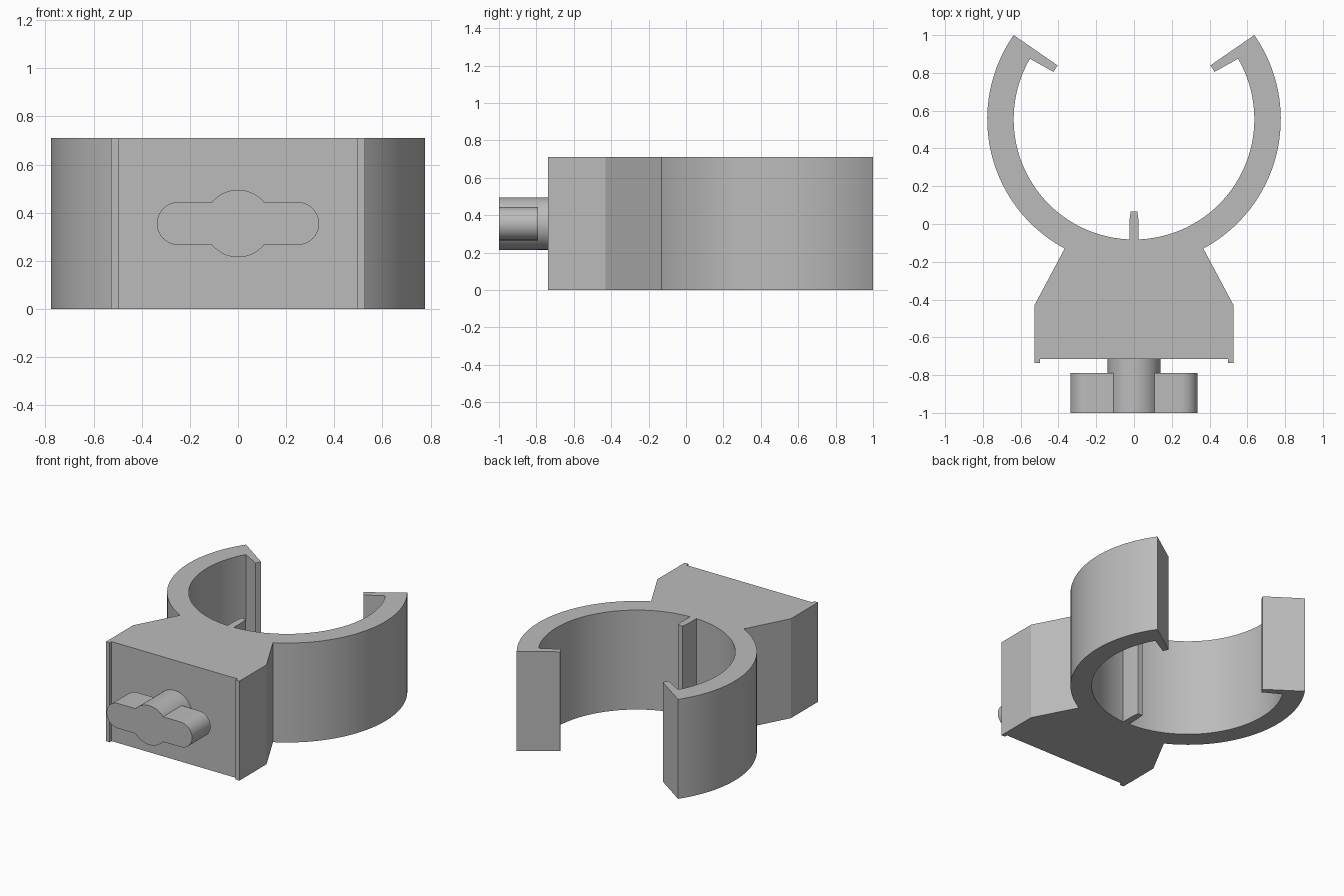
import bpy
import bmesh
import math
from mathutils import Matrix

cube = bpy.data.objects.get("Cube")
if cube:
    bpy.data.objects.remove(cube)

GREY = (0.5, 0.5, 0.5, 1)
grey = bpy.data.materials.new("plain grey")
grey.use_nodes = True
grey.diffuse_color = GREY
grey.node_tree.nodes["Principled BSDF"].inputs["Base Color"].default_value = GREY

HEIGHT = 0.71
RING_Y, OUTER, INNER = 0.555, 0.777, 0.637
STUD_R, WING_R, WING_X = 0.14, 0.089, 0.248


def arc(cx, cy, r, start, end, steps):
    """Points along an arc, angles in radians."""
    angles = [start + (end - start) * i / steps for i in range(steps + 1)]
    return [(cx + r * math.cos(a), cy + r * math.sin(a)) for a in angles]


def mirrored(half):
    """Close a half profile by reflecting it across the middle."""
    return half + [(-x, y) for x, y in reversed(half)]


def prism(name, outline, depth, matrix=Matrix()):
    """Extrude a flat outline upwards, then place it."""
    bm = bmesh.new()
    face = bm.faces.new([bm.verts.new((x, y, 0)) for x, y in outline])
    new = bmesh.ops.extrude_face_region(bm, geom=[face])["geom"]
    bmesh.ops.translate(bm, vec=(0, 0, depth),
                        verts=[v for v in new if isinstance(v, bmesh.types.BMVert)])
    bmesh.ops.recalc_face_normals(bm, faces=bm.faces)
    bm.transform(matrix)
    mesh = bpy.data.meshes.new(name)
    bm.to_mesh(mesh)
    bm.free()
    mesh.materials.append(grey)
    obj = bpy.data.objects.new(name, mesh)
    bpy.context.collection.objects.link(obj)
    bpy.ops.object.select_all(action="DESELECT")
    obj.select_set(True)
    bpy.context.view_layer.objects.active = obj
    bpy.ops.object.shade_smooth_by_angle(angle=math.radians(25))
    return obj


# Clamp body: foot, flared base, open ring with hooked tips, centre rib
foot = [(0.497, -0.715), (0.497, -0.737), (0.527, -0.737), (0.527, -0.43)]
outer = arc(0, RING_Y, OUTER, math.atan2(-0.685, 0.367), math.atan2(0.445, 0.637), 48)
hook = [(0.405, 0.84), (0.426, 0.805)]
inner = arc(0, RING_Y, INNER, math.atan2(0.32, 0.551), math.asin(0.025 / INNER) - math.pi / 2, 60)
rib = [(0.025, 0.01), (0.018, 0.065)]
prism("clamp_body", mirrored(foot + outer + hook + inner + rib), HEIGHT)

# Locking key on the front: round stem and winged head
to_front = Matrix.Translation((0, -0.715, HEIGHT / 2)) @ Matrix.Rotation(math.pi / 2, 4, "X")
prism("key_stem", arc(0, 0, STUD_R, 0, math.tau * 63 / 64, 63), 0.08, to_front)

notch = math.asin(WING_R / STUD_R)
half_head = (arc(0, 0, STUD_R, -math.pi / 2 + 0.001, -notch, 12)
             + arc(WING_X, 0, WING_R, -math.pi / 2, math.pi / 2, 32)
             + arc(0, 0, STUD_R, notch, math.pi / 2 - 0.001, 12))
prism("key_head", mirrored(half_head), 0.21,
      Matrix.Translation((0, -0.075, 0)) @ to_front)
